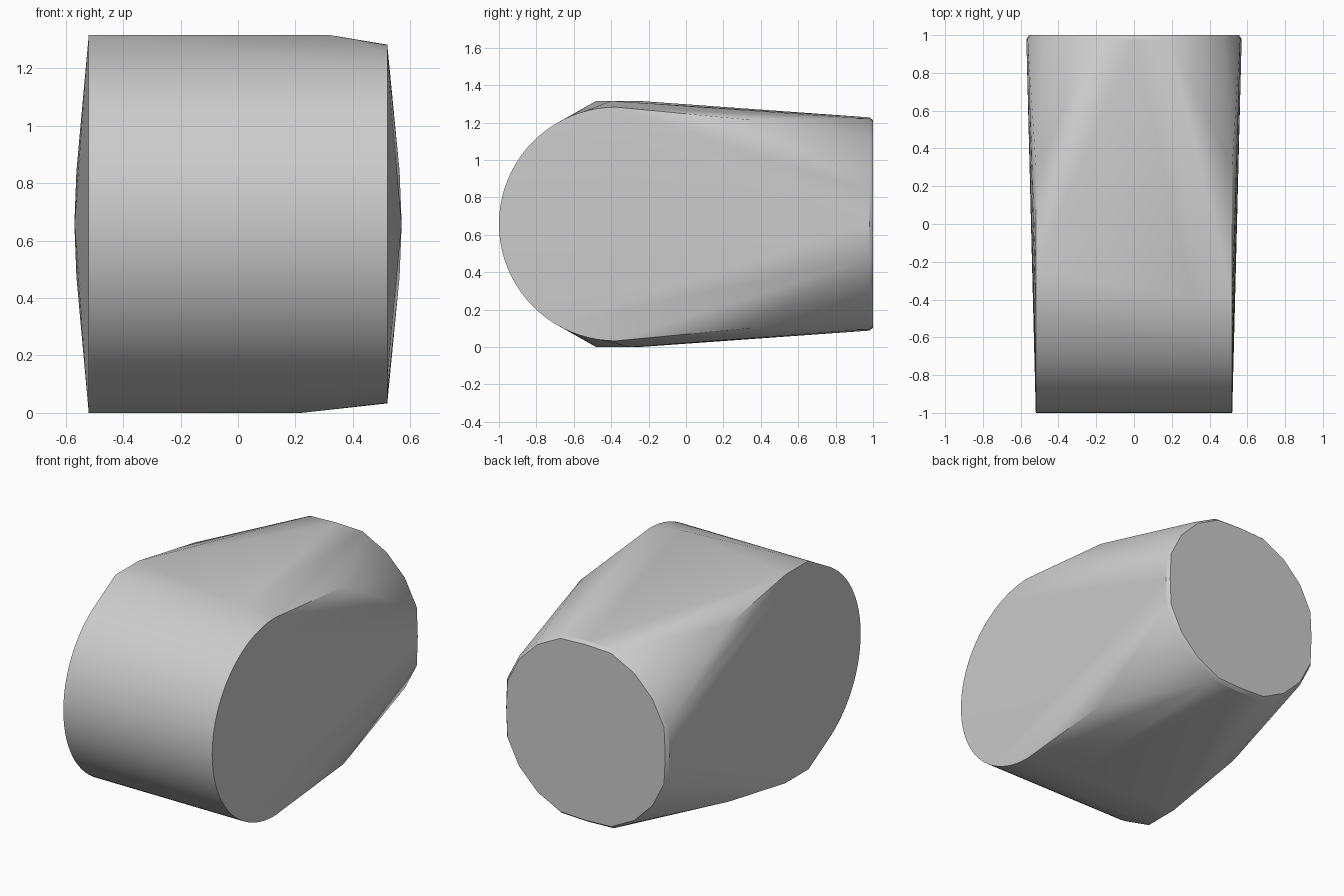
import bpy, bmesh
from math import sin, cos, pi, radians

cube = bpy.data.objects.get("Cube")
if cube:
    bpy.data.objects.remove(cube)

MID = 0.658          # height of the horizontal symmetry plane
HALF_W = 0.52        # half width of the rounded front


def clamp(value, limit):
    return max(-limit, min(limit, value))


points = []

# Rounded front: a half cylinder running across the width
R, CY, STEPS = 0.625, -0.375, 40
for side in (-1, 1):
    for i in range(STEPS + 1):
        a = pi / 2 + pi * i / STEPS
        points.append((side * HALF_W, CY + R * cos(a), MID + R * sin(a)))

# Flat crests and tapering shoulders, mirrored above and below
for up in (-1, 1):
    crest = MID * up + MID
    for side in (-1, 1):
        points.append((side * HALF_W, 0.31, MID + up * 0.56))
    for y in (-0.48, -0.25):
        points.append((-HALF_W, y, crest))
    points.append((0.32 if up > 0 else 0.22, -0.4 if up > 0 else -0.3, crest))

# Round back end with slightly flattened sides and a fine chamfer
for y, r, limit in ((0.98, 0.592, 0.57), (1.0, 0.575, 0.555)):
    for i in range(20):
        a = 2 * pi * i / 20
        points.append((clamp(r * cos(a), limit), y, MID + clamp(r * sin(a), limit)))

# Skin the sections with one convex shell
bm = bmesh.new()
for p in points:
    bm.verts.new(p)
bmesh.ops.remove_doubles(bm, verts=bm.verts, dist=0.002)
bmesh.ops.convex_hull(bm, input=bm.verts)
loose = [v for v in bm.verts if not v.link_faces]
bmesh.ops.delete(bm, geom=loose, context='VERTS')
bmesh.ops.dissolve_limit(bm, angle_limit=radians(0.3), verts=bm.verts, edges=bm.edges)
bmesh.ops.recalc_face_normals(bm, faces=bm.faces)

mesh = bpy.data.meshes.new("rounded_body")
bm.to_mesh(mesh)
bm.free()
body = bpy.data.objects.new("rounded_body", mesh)
bpy.context.collection.objects.link(body)

# Plain grey finish
grey = bpy.data.materials.new("light_grey")
grey.use_nodes = True
colour = (0.6, 0.6, 0.6, 1)
grey.diffuse_color = colour
grey.node_tree.nodes["Principled BSDF"].inputs["Base Color"].default_value = colour
mesh.materials.append(grey)

bpy.ops.object.select_all(action='DESELECT')
body.select_set(True)
bpy.context.view_layer.objects.active = body
bpy.ops.object.shade_smooth_by_angle(angle=radians(30))
